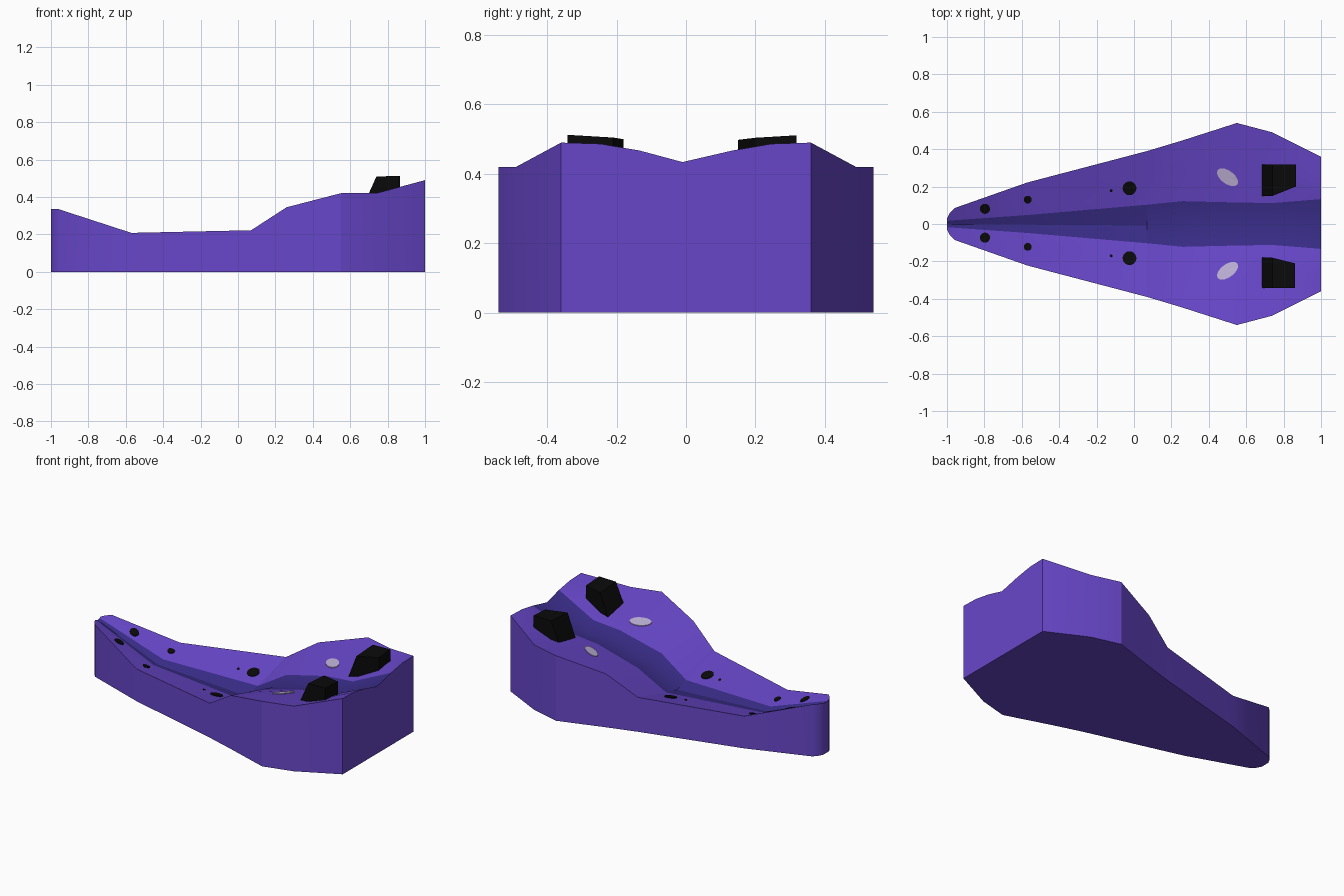
import bpy, bmesh, math
from mathutils import Vector
from mathutils.bvhtree import BVHTree

if "Cube" in bpy.data.objects:
    bpy.data.objects.remove(bpy.data.objects["Cube"])


def material(name, rgb):
    m = bpy.data.materials.new(name)
    m.diffuse_color = (*rgb, 1)
    m.use_nodes = True
    m.node_tree.nodes["Principled BSDF"].inputs["Base Color"].default_value = m.diffuse_color
    return m


PURPLE = material("purple", (0.135, 0.062, 0.58))
INDIGO = material("dark indigo", (0.042, 0.026, 0.25))
BLACK = material("black", (0.003, 0.003, 0.003))
PALE = material("pale lilac", (0.50, 0.43, 0.66))


def make_object(name, bm, mats, smooth=False):
    bmesh.ops.recalc_face_normals(bm, faces=bm.faces[:])
    me = bpy.data.meshes.new(name)
    bm.to_mesh(me)
    bm.free()
    ob = bpy.data.objects.new(name, me)
    bpy.context.collection.objects.link(ob)
    for m in mats:
        me.materials.append(m)
    if smooth:
        bpy.context.view_layer.objects.active = ob
        ob.select_set(True)
        bpy.ops.object.shade_smooth_by_angle(angle=math.radians(30))
        ob.select_set(False)
    return ob


# Body stations: x, half width, edge z, groove half width, groove edge z, centre z, bulge
STATIONS = [
    (-1.00, 0.030, 0.335, 0.015, 0.330, 0.325, 0),
    (-0.985, 0.058, 0.335, 0.018, 0.324, 0.318, 0),
    (-0.96, 0.085, 0.335, 0.020, 0.315, 0.308, 0),
    (-0.57, 0.222, 0.208, 0.048, 0.167, 0.153, 0),
    (0.07, 0.390, 0.222, 0.103, 0.145, 0.120, 0),
    (0.26, 0.447, 0.345, 0.122, 0.260, 0.232, 0),
    (0.55, 0.540, 0.420, 0.115, 0.333, 0.308, 0),
    (0.74, 0.490, 0.420, 0.112, 0.350, 0.324, 0),
    (1.00, 0.360, 0.490, 0.133, 0.467, 0.434, 0.008),
]

# Body: loft of stations with a shallow groove on top
bm = bmesh.new()
rows = []
for x, w, ze, g, zg, zc, b in STATIONS:
    mid, zm = (w + g) / 2, (ze + zg) / 2 + b
    ring = [(-w, 0), (-w, ze), (-mid, zm), (-g, zg), (-0.01 * g / 0.13, zc),
            (g, zg), (mid, zm), (w, ze), (w, 0)]
    rows.append([bm.verts.new((x, y, z)) for y, z in ring])
n = len(rows[0])
for a, b in zip(rows, rows[1:]):
    for j in range(n):
        k = (j + 1) % n
        f = bm.faces.new((a[j], a[k], b[k], b[j]))
        f.material_index = 1 if j in (3, 4) else 0
bm.faces.new(rows[0])
bm.faces.new(rows[-1])
bmesh.ops.triangulate(bm, faces=[f for f in bm.faces if len(f.verts) == 4])
surface = BVHTree.FromBMesh(bm)
make_object("body", bm, [PURPLE, INDIGO], smooth=True)


def height(x, y):
    hit = surface.ray_cast(Vector((x, y, 2)), Vector((0, 0, -1)))[0]
    return hit.z if hit else 0


# Thin painted plates that follow the top surface
def plate(name, cx, cy, rx, ry, turn, mat, sides=20):
    bm = bmesh.new()
    c, s = math.cos(turn), math.sin(turn)
    top, low = [], []
    for i in range(sides):
        t = 2 * math.pi * i / sides
        u, v = rx * math.cos(t), ry * math.sin(t)
        x, y = cx + u * c - v * s, cy + u * s + v * c
        z = height(x, y)
        top.append(bm.verts.new((x, y, z + 0.004)))
        low.append(bm.verts.new((x, y, z - 0.003)))
    mid = bm.verts.new((cx, cy, height(cx, cy) + 0.004))
    for i in range(sides):
        j = (i + 1) % sides
        bm.faces.new((top[i], top[j], mid))
        bm.faces.new((low[i], low[j], top[j], top[i]))
    make_object(name, bm, [mat])


# Wedge pads near the wide end: sloped front, base sunk into the body
def pad(name, outline):
    bm = bmesh.new()
    low = [bm.verts.new((x, y, height(x, y) - 0.03)) for x, y in outline]
    top = [bm.verts.new((0.74 if x < 0.7 else x, y, 0.498 + 0.06 * (abs(y) - 0.15)
                         + (0.003 if x > 0.8 else 0))) for x, y in outline]
    bm.faces.new(low)
    bm.faces.new(top)
    for i in range(4):
        j = (i + 1) % 4
        bm.faces.new((low[i], low[j], top[j], top[i]))
    make_object(name, bm, [BLACK])


pad("left_pad", [(0.672, 0.15), (0.865, 0.20), (0.865, 0.318), (0.672, 0.318)])
pad("right_pad", [(0.672, -0.18), (0.86, -0.21), (0.86, -0.342), (0.672, -0.342)])

for side, s in (("left", 1), ("right", -1)):
    plate(side + "_oval", 0.50, s * 0.25, 0.065, 0.035, -s * math.radians(36), PALE)
    for i, (x, y, r) in enumerate([(-0.797, 0.077, 0.027), (-0.568, 0.126, 0.021),
                                   (-0.122, 0.174, 0.008), (-0.024, 0.187, 0.037)]):
        plate(f"{side}_dot_{i + 1}", x, s * y + 0.004, r, r, 0, BLACK)
